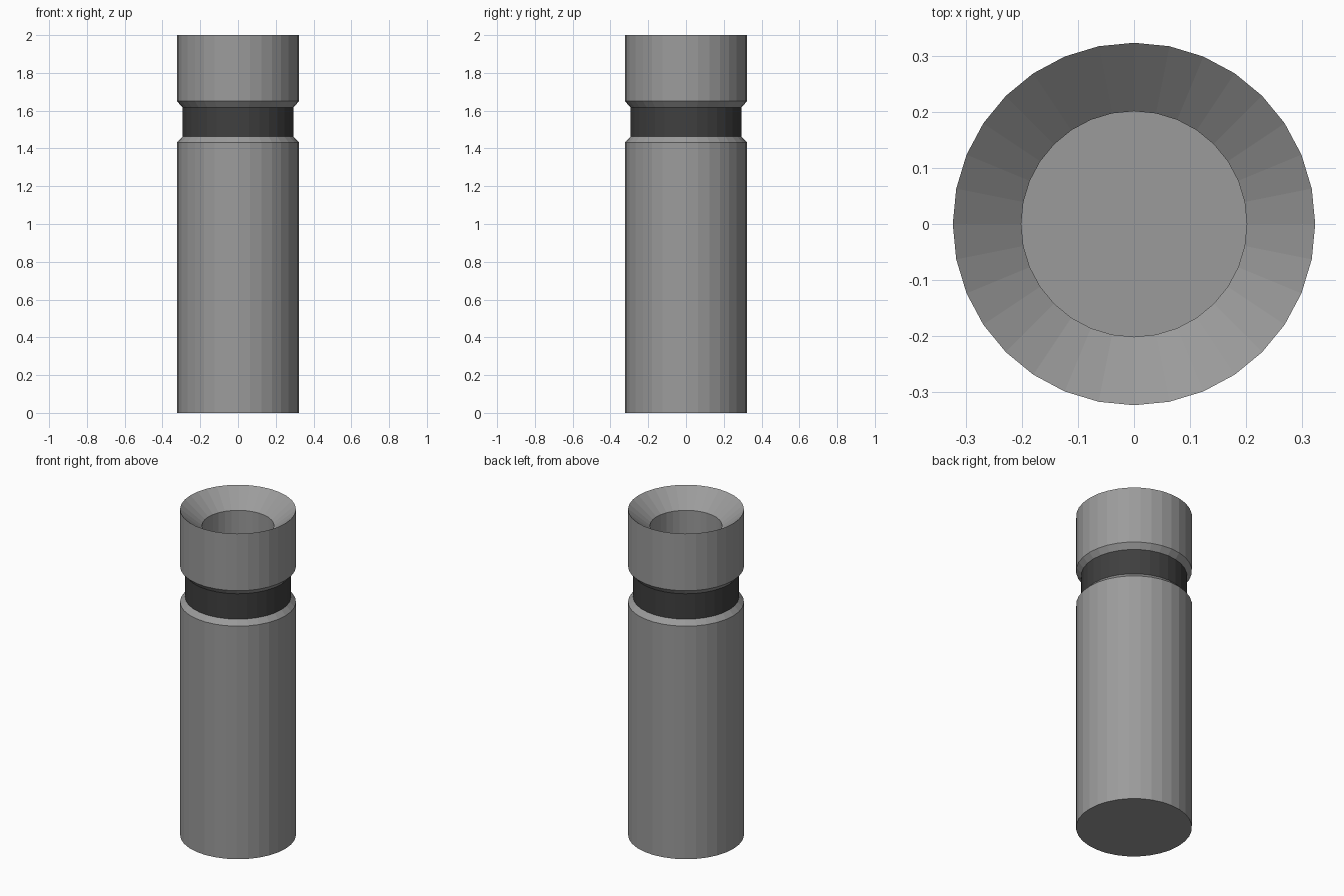
import bpy, bmesh
from math import cos, sin, tau

if "Cube" in bpy.data.objects:
    bpy.data.objects.remove(bpy.data.objects["Cube"])

SIDES = 32

# Lathe profile (radius, height), from the base up the outside and down the bore
profile = [
    (0.323, 0.0), (0.323, 1.432),      # main barrel
    (0.295, 1.462), (0.295, 1.618),    # recessed groove
    (0.323, 1.65), (0.323, 2.0),       # collar
    (0.201, 1.90), (0.201, 1.60),      # funnel mouth and bore
]
GROOVE_SEGMENT = 2

band = bpy.data.materials.new("dark_band")
band.diffuse_color = (0.05, 0.05, 0.05, 1)
band.use_nodes = True
band.node_tree.nodes["Principled BSDF"].inputs["Base Color"].default_value = band.diffuse_color
body = bpy.data.materials.new("grey_body")
body.diffuse_color = (0.33, 0.33, 0.33, 1)
body.use_nodes = True
body.node_tree.nodes["Principled BSDF"].inputs["Base Color"].default_value = body.diffuse_color

# Flat-faced turned body, closed by the base and the bore floor
bm = bmesh.new()
rings = [[bm.verts.new((r * cos(tau * i / SIDES), r * sin(tau * i / SIDES), z))
          for i in range(SIDES)] for r, z in profile]
for s, (a, b) in enumerate(zip(rings, rings[1:])):
    for i in range(SIDES):
        j = (i + 1) % SIDES
        face = bm.faces.new((a[i], a[j], b[j], b[i]))
        face.material_index = int(s == GROOVE_SEGMENT)
bm.faces.new(rings[0][::-1])
bm.faces.new(rings[-1])
bmesh.ops.recalc_face_normals(bm, faces=bm.faces)

mesh = bpy.data.meshes.new("grooved_tube")
bm.to_mesh(mesh)
bm.free()
mesh.materials.append(body)
mesh.materials.append(band)
bpy.context.collection.objects.link(bpy.data.objects.new("grooved_tube", mesh))
